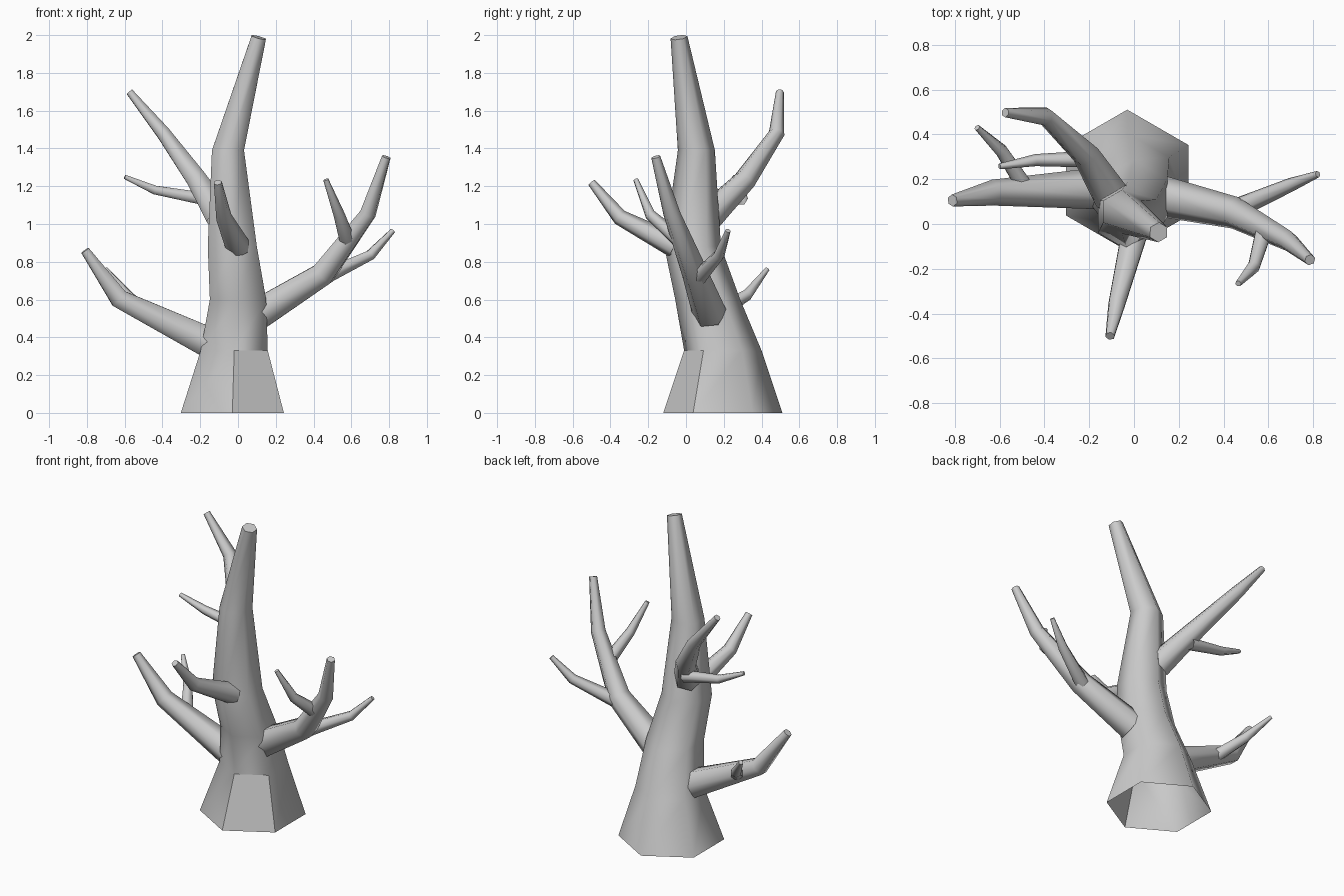
import bpy, bmesh, math
from mathutils import Vector

if "Cube" in bpy.data.objects:
    bpy.data.objects.remove(bpy.data.objects["Cube"])


def limb(name, rings, level=False, flat_faces=()):
    """Six-sided tapering tube through (x, y, z, radius) rings, capped at the tip."""
    pts = [Vector(r[:3]) for r in rings]
    n = len(pts)
    bm = bmesh.new()
    side = Vector((0, -1, 0))
    if not level and abs((pts[1] - pts[0]).normalized().y) > 0.7:
        side = Vector((0, 0, 1))
    loops = []
    for i, p in enumerate(pts):
        a = (p - pts[i - 1]).normalized() if i > 0 else Vector()
        b = (pts[i + 1] - p).normalized() if i < n - 1 else Vector()
        t = (a + b).normalized()
        if level and i < n - 1:
            t = Vector((0, 0, 1))
        side = (side - t * side.dot(t)).normalized()
        v = t.cross(side)
        r = rings[i][3]
        loops.append([bm.verts.new(p + r * (side * math.cos(k * math.pi / 3)
                                            + v * math.sin(k * math.pi / 3)))
                      for k in range(6)])
    count = 0
    for lo, hi in zip(loops, loops[1:]):
        for k in range(6):
            j = (k + 1) % 6
            f = bm.faces.new((lo[k], lo[j], hi[j], hi[k]))
            f.smooth = count not in flat_faces
            count += 1
    cap = bm.faces.new(loops[-1])
    for e in cap.edges:
        e.smooth = False
    for f in bm.faces:
        if not f.smooth and f is not cap:
            for e in f.edges:
                e.smooth = False
    me = bpy.data.meshes.new(name)
    bm.to_mesh(me)
    bm.free()
    ob = bpy.data.objects.new(name, me)
    bpy.context.collection.objects.link(ob)
    return ob


# Trunk: flared open base, leaning forward, one flat facet at the front
limb("trunk", [(-0.03, 0.195, 0, 0.315), (-0.02, 0.195, 0.33, 0.205),
               (0.0, 0.115, 0.60, 0.172), (-0.03, 0.035, 0.88, 0.15),
               (-0.053, 0.055, 1.39, 0.098), (0.11, -0.037, 1.988, 0.045)],
     level=True, flat_faces=(0,))

# Left low branch and its rear twig
limb("left_branch", [(-0.13, 0.16, 0.36, 0.095), (-0.63, 0.14, 0.605, 0.058),
                     (-0.81, 0.105, 0.86, 0.027)])
limb("left_twig", [(-0.49, 0.17, 0.53, 0.042), (-0.59, 0.325, 0.625, 0.032),
                   (-0.70, 0.43, 0.76, 0.014)])

# Upper back branch and its twig
limb("back_branch", [(-0.09, 0.11, 1.03, 0.085), (-0.215, 0.31, 1.23, 0.062),
                     (-0.395, 0.48, 1.48, 0.042), (-0.575, 0.497, 1.70, 0.021)])
limb("back_twig", [(-0.19, 0.29, 1.135, 0.038), (-0.44, 0.285, 1.18, 0.027),
                   (-0.60, 0.257, 1.25, 0.013)])

# Front branch
limb("front_branch", [(0.0, -0.05, 0.88, 0.066), (-0.075, -0.35, 1.035, 0.043),
                      (-0.107, -0.50, 1.22, 0.022)])

# Right branch and its two twigs
limb("right_branch", [(0.12, 0.125, 0.53, 0.093), (0.45, 0.05, 0.735, 0.072),
                      (0.688, -0.075, 1.055, 0.046), (0.785, -0.16, 1.355, 0.025)])
limb("right_front_twig", [(0.58, -0.03, 0.91, 0.042), (0.535, -0.19, 1.05, 0.030),
                          (0.465, -0.266, 1.235, 0.014)])
limb("right_back_twig", [(0.46, 0.07, 0.72, 0.046), (0.70, 0.175, 0.835, 0.031),
                         (0.82, 0.222, 0.965, 0.015)])
